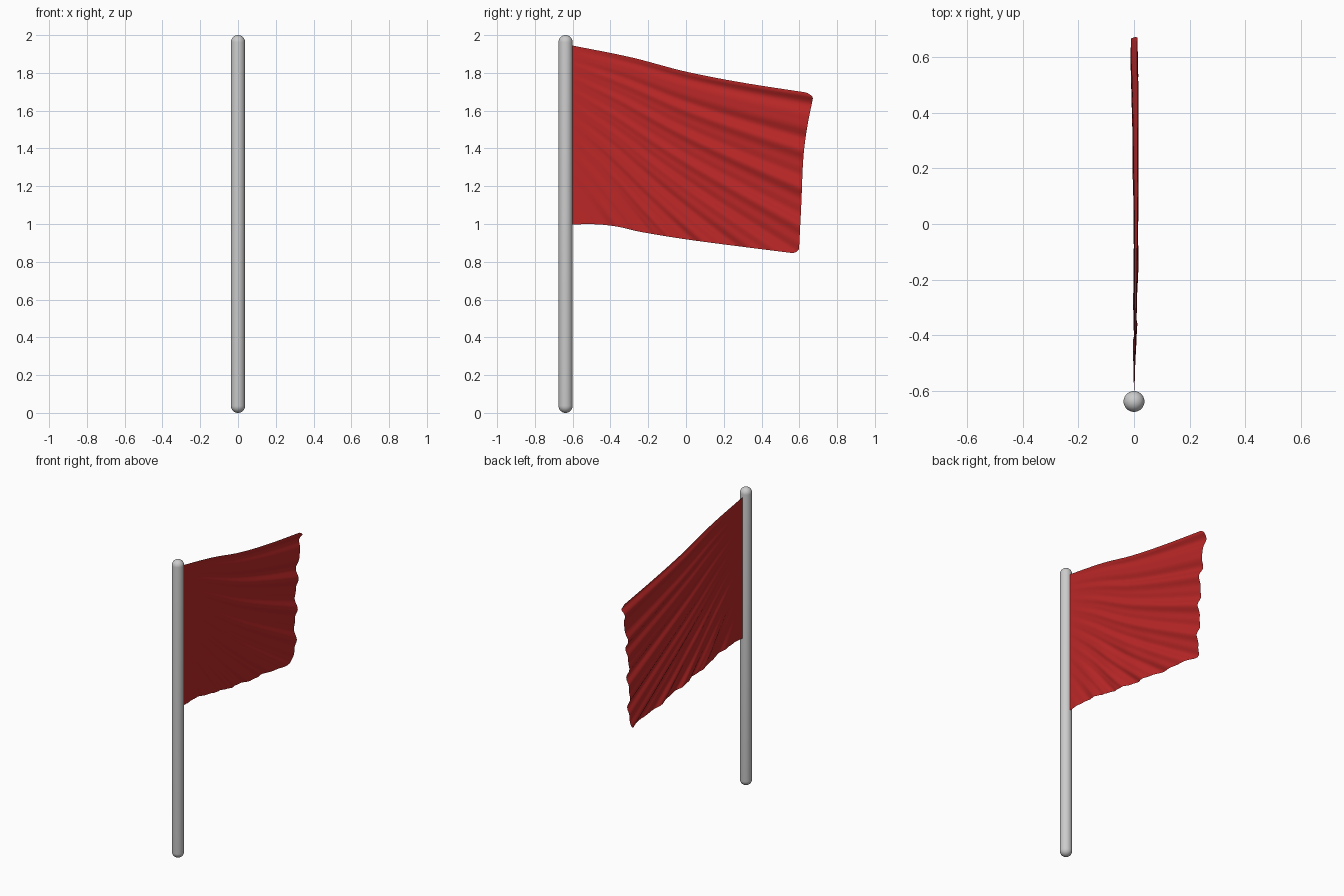
import bpy, bmesh, math

if "Cube" in bpy.data.objects:
    bpy.data.objects.remove(bpy.data.objects["Cube"])


def finish(name, bm, color=None):
    mesh = bpy.data.meshes.new(name)
    bm.to_mesh(mesh)
    bm.free()
    obj = bpy.data.objects.new(name, mesh)
    bpy.context.collection.objects.link(obj)
    for p in mesh.polygons:
        p.use_smooth = True
    if color:
        mat = bpy.data.materials.new(name + "_cloth")
        mat.diffuse_color = color
        mat.use_nodes = True
        mat.node_tree.nodes["Principled BSDF"].inputs["Base Color"].default_value = mat.diffuse_color
        mesh.materials.append(mat)
    return obj


def curve(points, t):
    # smooth interpolation through evenly or unevenly spaced (t, value) points
    n = len(points)
    i = max(k for k in range(n - 1) if points[k][0] <= t or k == 0)
    slope = lambda k: ((points[min(k + 1, n - 1)][1] - points[max(k - 1, 0)][1])
                       / (points[min(k + 1, n - 1)][0] - points[max(k - 1, 0)][0]))
    (a, p), (b, q) = points[i], points[i + 1]
    h, s = b - a, (t - a) / (b - a)
    return ((2*s**3 - 3*s*s + 1) * p + (s**3 - 2*s*s + s) * h * slope(i)
            + (3*s*s - 2*s**3) * q + (s**3 - s*s) * h * slope(i + 1))


# Pole: a shaft with domed ends
R, PY, SIDES = 0.0375, -0.6375, 32
bm = bmesh.new()
bmesh.ops.create_uvsphere(bm, u_segments=SIDES, v_segments=16, radius=R)
top = [f for f in bm.faces if f.calc_center_median().z > 0]
ext = bmesh.ops.extrude_face_region(bm, geom=top)["geom"]
bmesh.ops.delete(bm, geom=top, context='FACES')
for v in ext:
    if isinstance(v, bmesh.types.BMVert):
        v.co.z += 2 - 2 * R
bmesh.ops.translate(bm, verts=bm.verts, vec=(0, PY, R))
bmesh.ops.recalc_face_normals(bm, faces=bm.faces)
finish("pole", bm)

# Flag outline: top and bottom heights along u, free edge along v (0 = top)
TOP = [(0, 1.947), (.25, 1.882), (.47, 1.808), (.7, 1.75), (1, 1.69)]
BOTTOM = [(0, .998), (.12, .998), (.21, .985), (.3, .96), (.5, .92), (.75, .88), (1, .842)]
FREE = [(0, .677), (.2, .643), (.39, .622), (.7, .61), (1, .597)]
HOIST = -0.612


def folds(u, v):
    # ripples fan out from the upper hoist corner, plus puckers at the lower hoist
    w = v / (0.3 + 0.7 * u)
    fan = 0.010 * u ** 0.8 * (math.sin(30 * w ** 0.8 + 0.6) + 0.5 * math.sin(53 * w + 2))
    pucker = (0.007 * math.sin(34 * u + 16 * (1 - v)) * max(0, v - .5) * 2
              * min(1, u * 6) * max(0, 1 - u * 1.3))
    return fan + pucker + 0.007 * math.sin(math.pi * u)


# Flag: rippled cloth grid
NU, NV = 90, 80
bm = bmesh.new()
grid = []
for i in range(NU + 1):
    row = []
    for j in range(NV + 1):
        u, v = i / NU, j / NV
        y = HOIST + (curve(FREE, v) - HOIST) * u
        t, b = curve(TOP, u), curve(BOTTOM, u)
        # round the two free corners
        e = max(0, (u - .965) / .035)
        c = max(0, abs(v - .5) * 2 - .93) / .07
        y -= 0.014 * e * c * c
        z = t + (b - t) * v + 0.010 * e * e * c * (1 if v > .5 else -1)
        row.append(bm.verts.new((folds(u, v), y, z)))
    grid.append(row)
for i in range(NU):
    for j in range(NV):
        bm.faces.new((grid[i][j], grid[i][j+1], grid[i+1][j+1], grid[i+1][j]))
finish("flag", bm, (0.5, 0.02, 0.02, 1))
